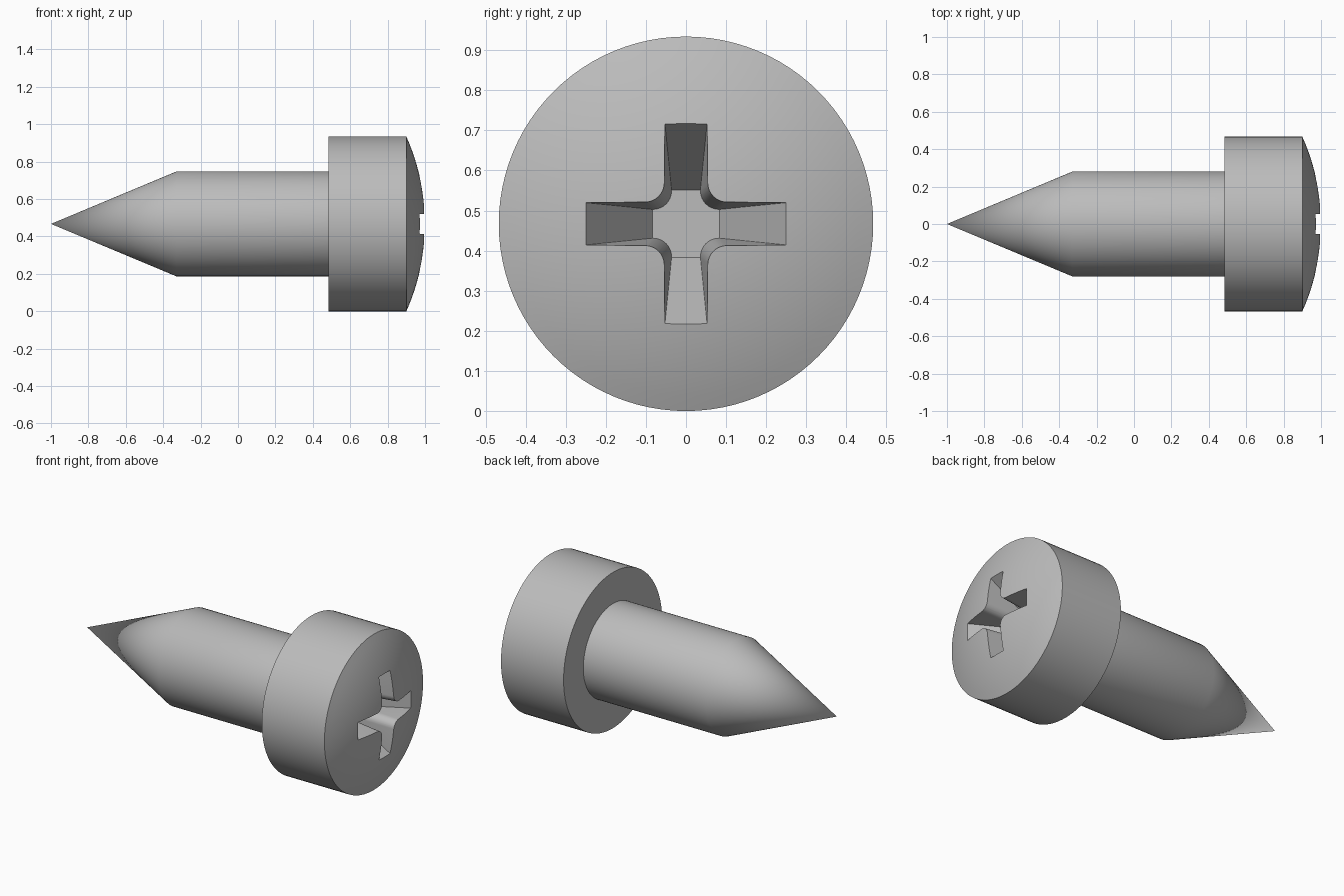
import bpy, bmesh, math
from mathutils import Matrix, Vector

cube = bpy.data.objects.get("Cube")
if cube:
    bpy.data.objects.remove(cube, do_unlink=True)

AXIS_Z = 0.467      # height of the screw's axis
SEGMENTS = 96

steel = bpy.data.materials.new("grey steel")
steel.use_nodes = True
colour = (0.5, 0.5, 0.5, 1)
steel.diffuse_color = colour
steel.node_tree.nodes["Principled BSDF"].inputs["Base Color"].default_value = colour


def add_object(name, bm):
    bmesh.ops.recalc_face_normals(bm, faces=bm.faces)
    mesh = bpy.data.meshes.new(name)
    bm.to_mesh(mesh)
    bm.free()
    mesh.materials.append(steel)
    obj = bpy.data.objects.new(name, mesh)
    obj.location.z = AXIS_Z
    bpy.context.collection.objects.link(obj)
    return obj


def lathe(name, profile):
    """Turn (x, radius) points around the x axis."""
    bm = bmesh.new()
    verts = [bm.verts.new((x, 0, r)) for x, r in profile]
    edges = [bm.edges.new(pair) for pair in zip(verts, verts[1:])]
    bmesh.ops.spin(bm, geom=verts + edges, cent=(0, 0, 0), axis=(1, 0, 0),
                   angle=math.tau, steps=SEGMENTS)
    bmesh.ops.remove_doubles(bm, verts=bm.verts, dist=1e-5)
    return add_object(name, bm)


def smooth(obj):
    bpy.ops.object.select_all(action='DESELECT')
    obj.select_set(True)
    bpy.context.view_layer.objects.active = obj
    bpy.ops.object.shade_smooth_by_angle(angle=math.radians(25))


def cross_section(bm, x, reach, half_width, fillet_centre):
    """Cross outline with rounded inner corners."""
    radius = fillet_centre - half_width
    quarter = [Vector((x, reach, half_width))]
    for i in range(9):
        a = math.radians(270 - i * 90 / 8)
        quarter.append(Vector((x, fillet_centre + radius * math.cos(a),
                               fillet_centre + radius * math.sin(a))))
    quarter.append(Vector((x, half_width, reach)))
    return [bm.verts.new(Matrix.Rotation(k * math.pi / 2, 3, 'X') @ p)
            for k in range(4) for p in quarter]


# Shank with its conical point
shank = lathe("shank", [(-1, 0), (-0.33, 0.28), (0.55, 0.28), (0.55, 0)])

# Head: straight rim with a shallow spherical dome
rim, rise = 0.467, 0.1
sphere = (rim ** 2 + rise ** 2) / (2 * rise)
dome = []
for i in range(13):
    r = rim * (1 - i / 12)
    dome.append((1 - sphere + math.sqrt(sphere ** 2 - r ** 2), r))
head = lathe("head", [(0.485, 0), (0.485, rim)] + dome)

# Tapered cross recess cut into the dome
bm = bmesh.new()
floor = cross_section(bm, 0.73, 0.084, 0.036, 0.082)
mouth = cross_section(bm, 1.05, 0.303, 0.058, 0.106)
bm.faces.new(floor)
bm.faces.new(mouth)
for i in range(len(floor)):
    j = (i + 1) % len(floor)
    bm.faces.new((floor[i], floor[j], mouth[j], mouth[i]))
cutter = add_object("recess_cutter", bm)
cutter.hide_render = True

cut = head.modifiers.new("recess", 'BOOLEAN')
cut.operation = 'DIFFERENCE'
cut.solver = 'EXACT'
cut.object = cutter
bpy.ops.object.select_all(action='DESELECT')
head.select_set(True)
bpy.context.view_layer.objects.active = head
bpy.ops.object.modifier_apply(modifier=cut.name)
bpy.data.objects.remove(cutter, do_unlink=True)

for part in (shank, head):
    smooth(part)
